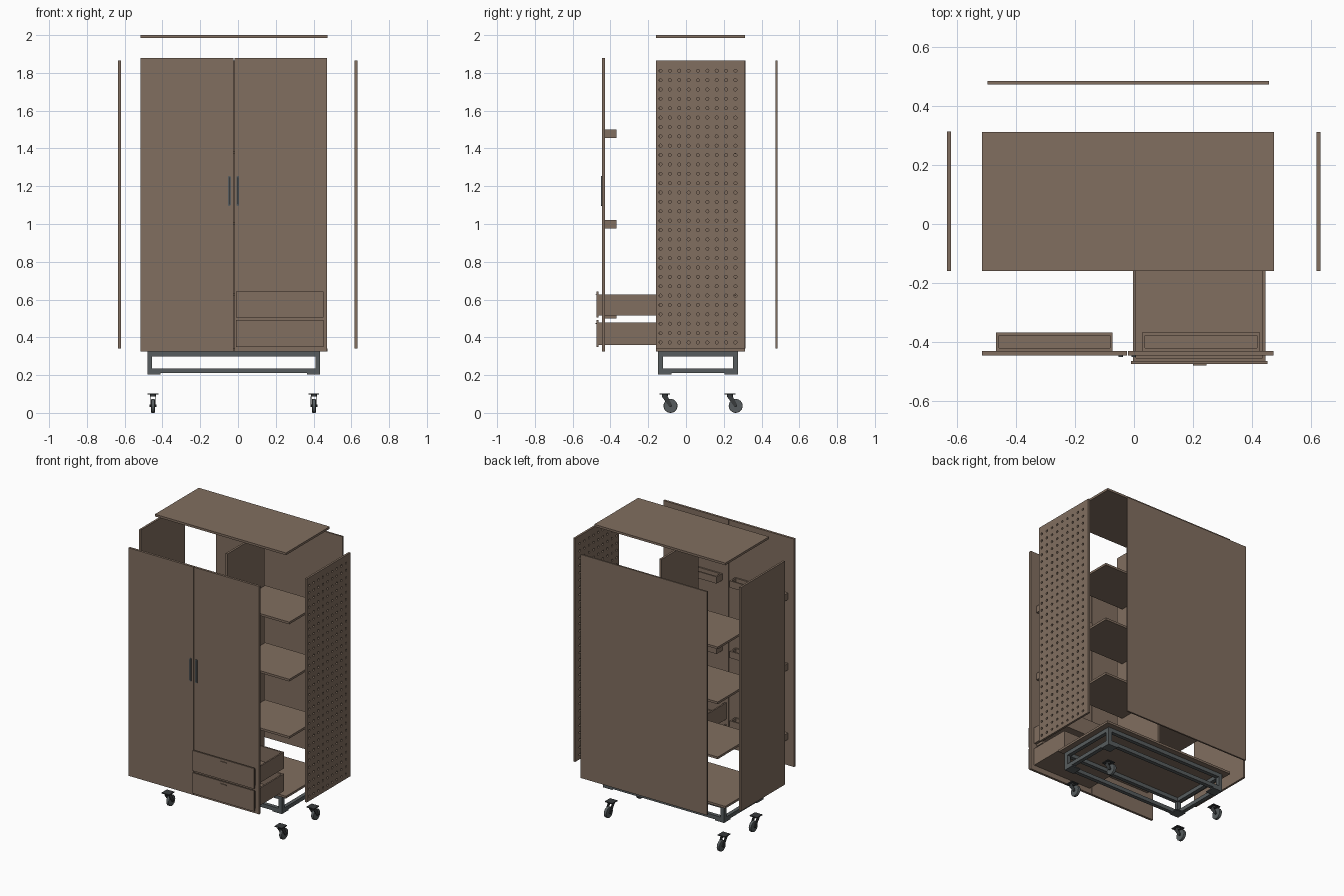
import bpy, math
from mathutils import Matrix

if "Cube" in bpy.data.objects:
    bpy.data.objects.remove(bpy.data.objects["Cube"])


def material(name, rgb):
    m = bpy.data.materials.new(name)
    m.diffuse_color = (*rgb, 1)
    m.use_nodes = True
    m.node_tree.nodes["Principled BSDF"].inputs["Base Color"].default_value = m.diffuse_color
    return m


WOOD = material("brown_wood", (0.22, 0.157, 0.115))
METAL = material("grey_metal", (0.095, 0.108, 0.112))
DARK = material("dark_metal", (0.04, 0.044, 0.046))


def finish(name, verts, faces, mat):
    me = bpy.data.meshes.new(name)
    me.from_pydata(verts, [], faces)
    me.materials.append(mat)
    ob = bpy.data.objects.new(name, me)
    bpy.context.collection.objects.link(ob)
    return ob


BOX_FACES = ((0, 2, 3, 1), (4, 5, 7, 6), (0, 1, 5, 4), (2, 6, 7, 3), (0, 4, 6, 2), (1, 3, 7, 5))


def boxes(name, spans, mat=WOOD):
    """One object made of boxes, each given as (x0, x1, y0, y1, z0, z1)."""
    verts, faces = [], []
    for s in spans:
        n = len(verts)
        verts += [(x, y, z) for z in s[4:6] for y in s[2:4] for x in s[0:2]]
        faces += [tuple(i + n for i in f) for f in BOX_FACES]
    return finish(name, verts, faces, mat)


def prism(name, outline, depth, matrix, mat):
    """Extrude a flat outline by depth along local z, centred."""
    n = len(outline)
    verts = [matrix @ Matrix.Translation((0, 0, d)) @ Matrix.Translation((u, v, 0)) for d in (-depth / 2, depth / 2) for u, v in outline]
    verts = [m.translation[:] for m in verts]
    faces = [tuple(reversed(range(n))), tuple(range(n, 2 * n))]
    faces += [(i, (i + 1) % n, n + (i + 1) % n, n + i) for i in range(n)]
    return finish(name, verts, faces, mat)


def circle(cx, cy, r, n):
    return [(cx + r * math.cos(2 * math.pi * i / n), cy + r * math.sin(2 * math.pi * i / n)) for i in range(n)]


def capsule(w, h, n=8):
    r, s = w / 2, h / 2 - w / 2
    arc = [math.pi * i / n for i in range(n + 1)]
    return ([(r * math.cos(a), s + r * math.sin(a)) for a in arc]
            + [(-r * math.cos(a), -s - r * math.sin(a)) for a in arc])


def tray(x0, x1, y0, y1, z0, z1, t=0.01):
    """Open-topped box: floor, front, back and two sides."""
    return [(x0, x1, y0, y1, z0, z0 + t), (x0, x0 + t, y0, y1, z0 + t, z1), (x1 - t, x1, y0, y1, z0 + t, z1),
            (x0 + t, x1 - t, y0, y0 + t, z0 + t, z1), (x0 + t, x1 - t, y1 - t, y1, z0 + t, z1)]


# Outer panels, pulled apart
boxes("top_panel", [(-0.515, 0.474, -0.16, 0.312, 1.985, 2.0)])
boxes("base_panel", [(-0.515, 0.474, -0.16, 0.312, 0.325, 0.34)])
boxes("back_panel", [(-0.497, 0.457, 0.473, 0.484, 0.34, 1.865)])
boxes("left_side_panel", [(-0.634, -0.62, -0.16, 0.314, 0.34, 1.865)])
boxes("left_door", [(-0.515, -0.0235, -0.446, -0.43, 0.325, 1.88)])
boxes("right_door", [(-0.0195, 0.472, -0.446, -0.43, 0.325, 1.88)])

# Perforated side panel: filled outline with a grid of holes
cu = bpy.data.curves.new("perforated_side_panel", 'CURVE')
cu.dimensions, cu.fill_mode, cu.extrude = '2D', 'BOTH', 0.007
loops = [[(-0.16, 0.34), (0.312, 0.34), (0.312, 1.865), (-0.16, 1.865)]]
loops += [circle(-0.135 + 0.0496 * i, 0.373 + 0.0496 * j, 0.008, 12) for i in range(9) for j in range(30)]
for pts in loops:
    sp = cu.splines.new('POLY')
    sp.points.add(len(pts) - 1)
    for p, (u, v) in zip(sp.points, pts):
        p.co = (u, v, 0, 1)
    sp.use_cyclic_u = True
tmp = bpy.data.objects.new("panel_curve", cu)
bpy.context.collection.objects.link(tmp)
bpy.context.view_layer.update()
me = bpy.data.meshes.new_from_object(tmp.evaluated_get(bpy.context.evaluated_depsgraph_get()))
bpy.data.objects.remove(tmp)
# local x, y, z become world y, z, x
TO_YZ = Matrix(((0, 0, 1, 0), (1, 0, 0, 0), (0, 1, 0, 0), (0, 0, 0, 1)))
me.transform(Matrix.Translation((0.625, 0, 0)) @ TO_YZ)
me.materials.clear()
me.materials.append(WOOD)
for p in me.polygons:
    p.use_smooth = False
    p.material_index = 0
bpy.context.collection.objects.link(bpy.data.objects.new("perforated_side_panel", me))

# Inner divider and shelves
boxes("divider", [(0.005, 0.02, -0.14, 0.255, 0.34, 1.865)])
boxes("right_shelves", [(0.02, 0.45, -0.09, 0.265, z - 0.015, z) for z in (1.495, 1.105, 0.715)])
boxes("left_shelves", [(-0.425, 0.005, -0.14, 0.265, z - 0.015, z) for z in (1.385, 1.01, 0.635)])

# Trays on the inside of the doors
for name, x0, x1 in (("left_door_trays", -0.468, -0.072), ("right_door_trays", 0.027, 0.427)):
    boxes(name, [b for z in (0.5, 0.975, 1.455) for b in tray(x0, x1, -0.43, -0.368, z, z + 0.046)])

# Drawers with fronts and small pull tabs
for name, z0, z1, f0, f1 in (("lower_drawer", 0.36, 0.478, 0.35, 0.491), ("upper_drawer", 0.515, 0.627, 0.504, 0.643)):
    boxes(name, tray(-0.003, 0.445, -0.464, -0.14, z0, z1))
    boxes(name + "_front", [(-0.01, 0.452, -0.474, -0.464, f0, f1)])
    boxes(name + "_pull", [(0.2, 0.245, -0.479, -0.474, f1 - 0.02, f1 - 0.015)])

# Door handles: rounded plate with a darker groove
TO_XZ = Matrix.Rotation(math.pi / 2, 4, 'X')
for side, x in (("left", -0.0455), ("right", -0.001)):
    prism(side + "_handle", capsule(0.015, 0.16), 0.008, Matrix.Translation((x, -0.446, 1.175)) @ TO_XZ, METAL)
    prism(side + "_handle_groove", capsule(0.006, 0.146), 0.002, Matrix.Translation((x, -0.45, 1.175)) @ TO_XZ, DARK)

# Metal frame: two rectangles of tube, posts and corner plates
X0, X1, Y0, Y1, T = -0.48, 0.435, -0.148, 0.275, 0.026
tubes = []
for z0, z1 in ((0.299, 0.325), (0.21, 0.236)):
    tubes += [(X0, X1, y, y + T, z0, z1) for y in (Y0, Y1 - T)]
    tubes += [(x, x + T, Y0 + T, Y1 - T, z0, z1) for x in (X0, X1 - T)]
tubes += [(x, x + T, y, y + T, 0.236, 0.299) for x in (X0, X1 - T) for y in (Y0, Y1 - T)]
boxes("base_frame", tubes, METAL)
boxes("corner_plates", [(x, x + 0.07, y, y + 0.07, 0.203, 0.21)
                        for x in (X0, X1 - 0.07) for y in (Y0, Y1 - 0.07)], METAL)

# Casters: plate, swivel, slanted fork, wheel and hub
FORK = [(-0.017, 0.088), (0.014, 0.088), (0.037, 0.045), (0.032, 0.03), (0.022, 0.034)]
for xn, x in (("left", -0.45), ("right", 0.402)):
    for yn, y in (("front", -0.112), ("back", 0.233)):
        name = f"{yn}_{xn}_caster"
        at = Matrix.Translation((x, y, 0)) @ TO_YZ
        boxes(name + "_plate", [(x - 0.028, x + 0.028, y - 0.028, y + 0.028, 0.097, 0.103)], DARK)
        prism(name + "_swivel", circle(0, 0, 0.016, 16), 0.011, Matrix.Translation((x, y, 0.0925)), DARK)
        for k in (-1, 1):
            prism(name + "_fork", FORK, 0.004, Matrix.Translation((k * 0.015, 0, 0)) @ at, DARK)
        wheel = prism(name + "_wheel", circle(0.03, 0.037, 0.037, 24), 0.02, at, METAL)
        bev = wheel.modifiers.new("rounded_tread", 'BEVEL')
        bev.width, bev.segments, bev.limit_method, bev.angle_limit = 0.004, 2, 'ANGLE', math.radians(40)
        prism(name + "_axle", circle(0.03, 0.037, 0.007, 12), 0.038, at, DARK)
